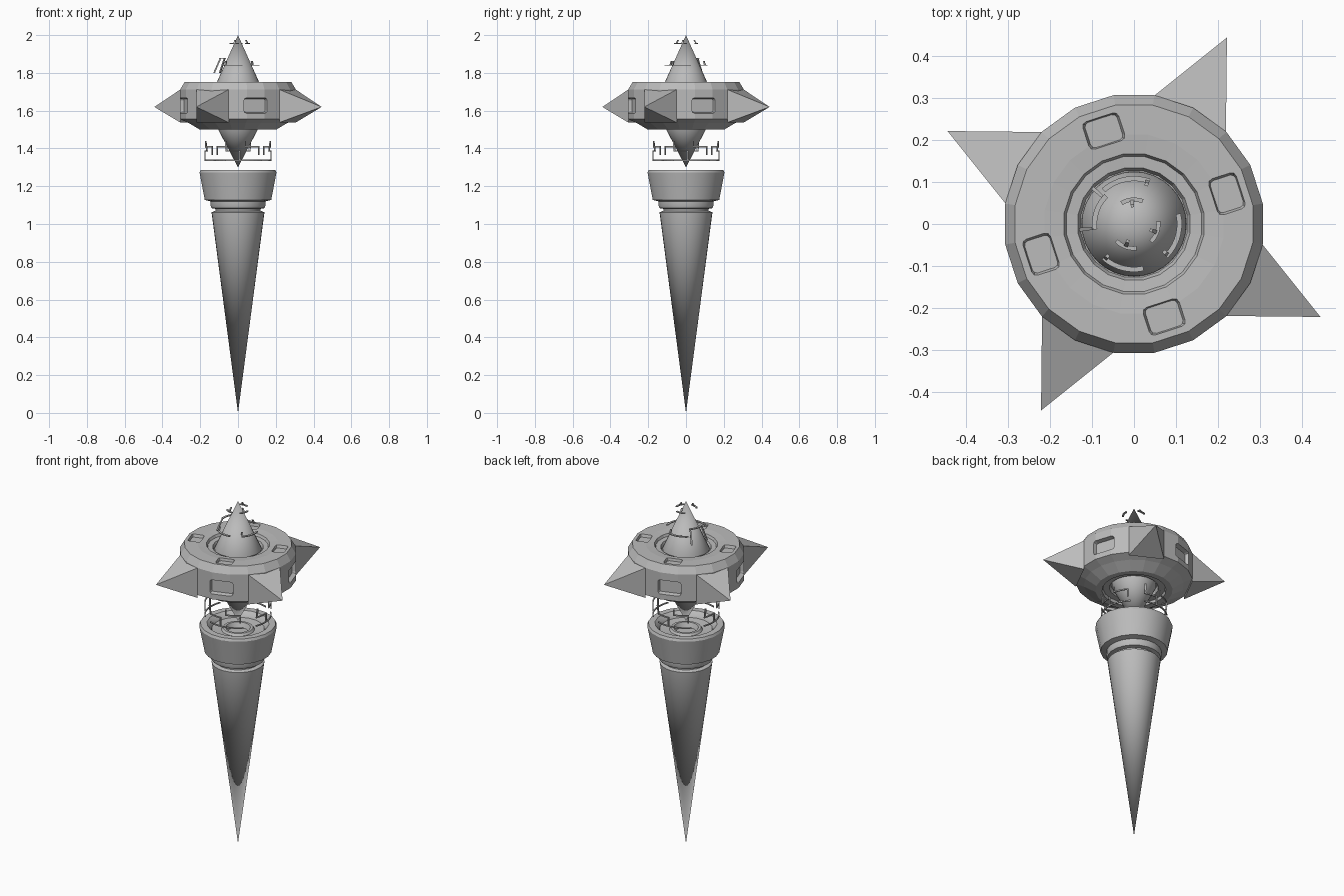
import bpy, bmesh, math
from mathutils import Matrix, Vector

if "Cube" in bpy.data.objects:
    bpy.data.objects.remove(bpy.data.objects["Cube"])

stone = bpy.data.materials.new("grey stone")
stone.diffuse_color = (0.5, 0.5, 0.5, 1)
stone.use_nodes = True
stone.node_tree.nodes["Principled BSDF"].inputs["Base Color"].default_value = stone.diffuse_color


def finish(name, bm, smooth=None):
    bmesh.ops.recalc_face_normals(bm, faces=bm.faces)
    me = bpy.data.meshes.new(name)
    bm.to_mesh(me)
    bm.free()
    me.materials.append(stone)
    ob = bpy.data.objects.new(name, me)
    bpy.context.collection.objects.link(ob)
    if smooth:
        bpy.ops.object.select_all(action='DESELECT')
        ob.select_set(True)
        bpy.context.view_layer.objects.active = ob
        bpy.ops.object.shade_smooth_by_angle(angle=math.radians(smooth))
    return ob


def polar(r, deg, z):
    a = math.radians(deg)
    return Vector((r * math.cos(a), r * math.sin(a), z))


def lathe(name, profile, sides, offset=0, smooth=None):
    """Closed solid turned round z; the profile starts and ends on the axis."""
    bm = bmesh.new()
    rings = []
    for r, z in profile:
        if r == 0:
            rings.append([bm.verts.new((0, 0, z))] * sides)
        else:
            rings.append([bm.verts.new(polar(r, offset + 360 * i / sides, z))
                          for i in range(sides)])
    for a, b in zip(rings, rings[1:]):
        for i in range(sides):
            j = (i + 1) % sides
            quad = list(dict.fromkeys((a[i], a[j], b[j], b[i])))
            bm.faces.new(quad)
    return finish(name, bm, smooth)


# Long lower spike and the cup above it
lathe("lower_spike", [(0, 0), (0.14, 1.062), (0.125, 1.068), (0, 1.068)], 32, smooth=30)
lathe("cup", [(0, 1.06), (0.12, 1.06), (0.12, 1.08), (0.142, 1.084), (0.147, 1.097),
              (0.147, 1.12), (0.178, 1.127), (0.206, 1.272), (0.2, 1.286),
              (0.165, 1.286), (0.145, 1.268), (0.14, 1.255), (0.088, 1.25),
              (0.08, 1.262), (0.066, 1.262), (0.055, 1.235), (0, 1.235)],
      20, 9, smooth=30)

# Twenty-sided hub with stepped top and underside
hub = lathe("hub", [(0, 1.54), (0.125, 1.54), (0.13, 1.515), (0.165, 1.515), (0.17, 1.5),
                    (0.205, 1.5), (0.265, 1.535), (0.31, 1.555), (0.31, 1.712),
                    (0.286, 1.752), (0.215, 1.752), (0.168, 1.748), (0.162, 1.734),
                    (0.135, 1.732), (0.128, 1.715), (0, 1.715)], 20, 9)

# Core cones through the hub
lathe("upper_cone", [(0, 1.7), (0.125, 1.7), (0.124, 1.724), (0, 2.0)], 32, smooth=30)
lathe("lower_cone", [(0, 1.3), (0.118, 1.525), (0.118, 1.56), (0, 1.56)], 32, smooth=30)

# Four side spikes
bm = bmesh.new()
for k in range(4):
    t = 90 * k
    base = [bm.verts.new(polar(0.309, a + t, z))
            for a, z in ((45, 1.537), (81, 1.537), (81, 1.712), (45, 1.712))]
    tip = bm.verts.new(polar(0.495, 63.5 + t, 1.62))
    bm.faces.new(base)
    for i in range(4):
        bm.faces.new((base[i], base[(i + 1) % 4], tip))
finish("side_spikes", bm)


def window_box(bm, matrix, width, height, depth):
    """Rounded, tapered pocket cutter; local z points out of the surface."""
    tmp = bmesh.new()
    bmesh.ops.create_cube(tmp, size=1)
    upright = [e for e in tmp.edges if abs(e.verts[0].co.z - e.verts[1].co.z) > 0.5]
    for v in tmp.verts:
        v.co = Vector((v.co.x * width, v.co.y * height, v.co.z * 2 * depth))
    bmesh.ops.bevel(tmp, geom=upright, offset=0.013, segments=2, affect='EDGES', profile=0.5)
    for v in tmp.verts:
        if v.co.z < 0:
            v.co.x *= 0.84
            v.co.y *= 0.8
    tmp.transform(matrix)
    me = bpy.data.meshes.new("pocket")
    tmp.to_mesh(me)
    tmp.free()
    bm.from_mesh(me)
    bpy.data.meshes.remove(me)


# Window pockets in the hub wall and on its top
bm = bmesh.new()
for k in range(4):
    spin = Matrix.Rotation(math.radians(18 + 90 * k), 4, 'Z')
    face_out = Matrix(((0, 0, 1, 0), (1, 0, 0, 0), (0, 1, 0, 0), (0, 0, 0, 1)))
    window_box(bm, spin @ Matrix.Translation((0.304, 0, 1.627)) @ face_out, 0.14, 0.09, 0.022)
    window_box(bm, spin @ Matrix.Translation((0.232, 0, 1.752)), 0.075, 0.1, 0.016)
cutter = finish("window_cutter", bm)
cutter.hide_render = True
cutter.hide_set(True)
cut = hub.modifiers.new("windows", 'BOOLEAN')
cut.object = cutter
cut.operation = 'DIFFERENCE'
cut.solver = 'EXACT'


def bar(bm, a0, a1, z0, z1, r0, r1, w):
    """Curved bar from angle a0 to a1, radius r0 at the bottom and r1 at the top."""
    n = max(1, round(abs(a1 - a0) / 8))
    rows = []
    for i in range(n + 1):
        a = a0 + (a1 - a0) * i / n
        rows.append([bm.verts.new(polar(r, a, z)) for r, z in
                     ((r0, z0), (r0 + w, z0), (r1 + w, z1), (r1, z1))])
    bm.faces.new(rows[0])
    bm.faces.new(rows[-1])
    for a, b in zip(rows, rows[1:]):
        for i in range(4):
            j = (i + 1) % 4
            bm.faces.new((a[i], a[j], b[j], b[i]))


# Floating marks round the upper cone
bm = bmesh.new()
for mid in (95, 250, 340):
    bar(bm, mid - 26, mid + 26, 1.952, 1.957, 0.053, 0.053, 0.01)
    bar(bm, mid - 5, mid + 5, 1.952, 1.975, 0.053, 0.04, 0.007)
for a0, a1 in ((70, 132), (228, 282), (-45, 13)):
    bar(bm, a0, a1, 1.838, 1.843, 0.102, 0.102, 0.012)
    bar(bm, a0, a0 + 5, 1.838, 1.862, 0.102, 0.095, 0.008)
bar(bm, 135, 187, 1.875, 1.88, 0.088, 0.088, 0.012)
for a in (137, 184):
    bar(bm, a, a + 4, 1.8, 1.88, 0.123, 0.088, 0.008)
finish("upper_marks", bm)

# Floating marks round the lower cone
bm = bmesh.new()
for k in range(4):
    t = 90 * k + 10
    r, w = 0.172, 0.006
    bar(bm, t - 32, t + 34, 1.334, 1.341, r, r, w)
    bar(bm, t - 32, t - 6, 1.383, 1.39, r, r, w)
    bar(bm, t + 2, t + 30, 1.405, 1.412, r, r, w)
    bar(bm, t - 32, t - 29, 1.383, 1.44, r, r + 0.008, w)
    bar(bm, t - 8, t - 6, 1.334, 1.39, r, r, w)
    bar(bm, t + 28, t + 30, 1.365, 1.412, r, r, w)
    bar(bm, t + 2, t + 4, 1.405, 1.44, r, r, w)
finish("lower_marks", bm)
